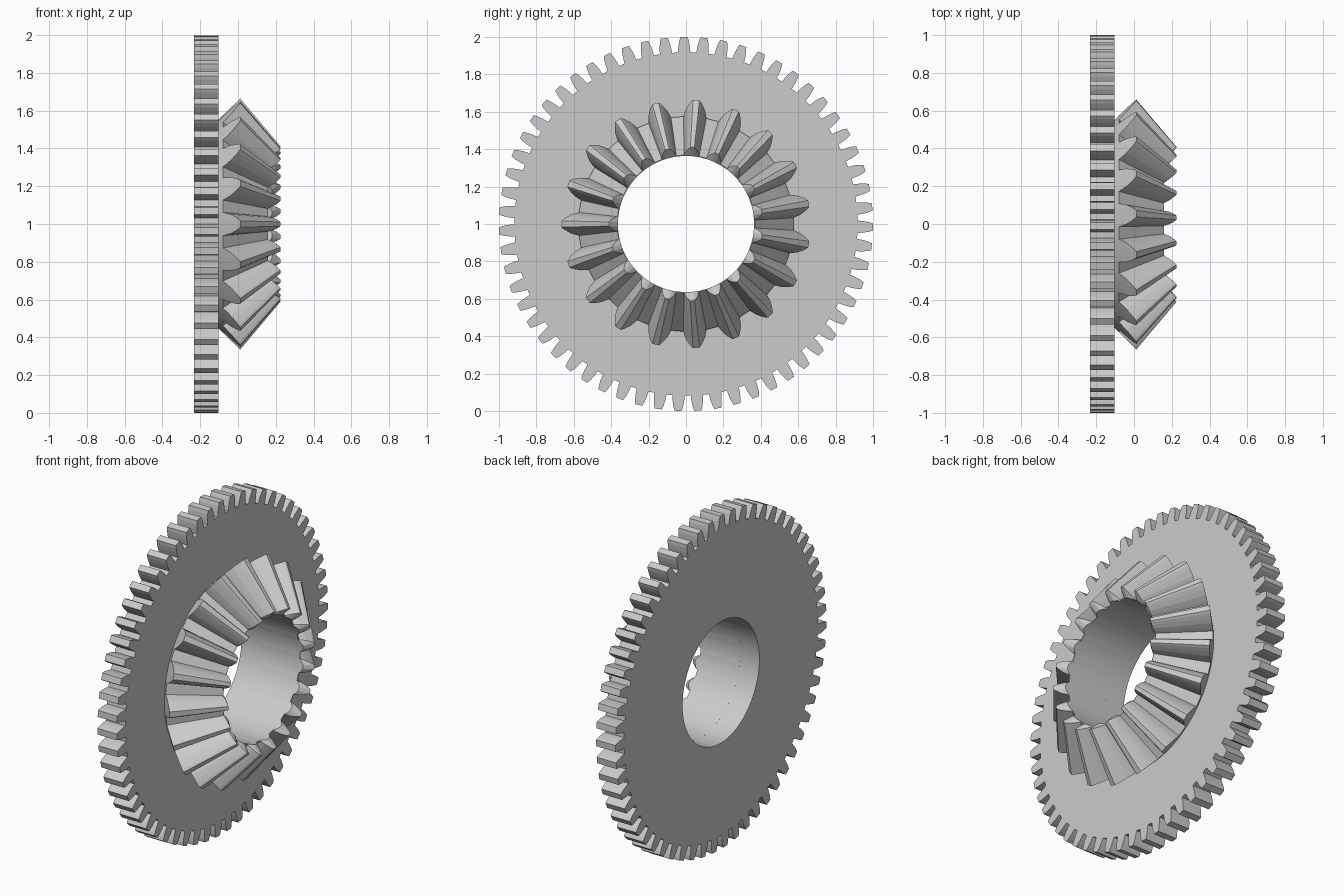
import bpy, bmesh
from math import cos, sin, pi, radians

cube = bpy.data.objects.get("Cube")
if cube:
    bpy.data.objects.remove(cube, do_unlink=True)

# One plain grey metal
steel = bpy.data.materials.new("grey_steel")
steel.use_nodes = True
grey = (0.6, 0.6, 0.6, 1)
steel.diffuse_color = grey
steel.node_tree.nodes["Principled BSDF"].inputs["Base Color"].default_value = grey

BORE = 0.364
BACK, FACE = -0.232, -0.104


def tooth_outline(count, start, flank):
    """Angles and tooth heights (0 root, 1 tip) around a gear."""
    side = [(-a, h) for a, h in flank]
    one = side + [(a, h) for a, h in reversed(flank)]
    pitch = 2 * pi / count
    return [(start + i * pitch + a, h) for i in range(count) for a, h in one]


def gear(name, outline, sections):
    """Bridge a closed chain of rings; each section is (root, tip) in (x, radius)."""
    bm = bmesh.new()
    rings = []
    for root, tip in sections:
        ring = []
        for angle, h in outline:
            x = root[0] + (tip[0] - root[0]) * h
            r = root[1] + (tip[1] - root[1]) * h
            ring.append(bm.verts.new((x, r * cos(angle), 1 + r * sin(angle))))
        rings.append(ring)
    n = len(outline)
    for k, ring in enumerate(rings):
        other = rings[(k + 1) % len(rings)]
        for i in range(n):
            j = (i + 1) % n
            bm.faces.new((ring[i], ring[j], other[j], other[i]))
    bmesh.ops.recalc_face_normals(bm, faces=bm.faces)
    mesh = bpy.data.meshes.new(name)
    bm.to_mesh(mesh)
    bm.free()
    mesh.materials.append(steel)
    obj = bpy.data.objects.new(name, mesh)
    bpy.context.collection.objects.link(obj)
    return obj


def plain(x, r):
    return (x, r), (x, r)


# Thin outer wheel with straight teeth
spur_flank = [(0.036, 0), (0.032, 0.4), (0.026, 0.75), (0.019, 1)]
gear("spur_wheel", tooth_outline(59, radians(90.6), spur_flank), [
    plain(BACK, BORE),
    ((BACK, 0.918), (BACK, 1.0)),
    ((FACE, 0.918), (FACE, 1.0)),
    plain(FACE, BORE),
])

# Conical gear on the right face, teeth tapering towards the bore
bevel_flank = [(0.108, 0), (0.098, 0.2), (0.083, 0.45), (0.06, 0.7),
               (0.04, 0.9), (0.026, 1)]
gear("bevel_gear", tooth_outline(19, pi, bevel_flank), [
    plain(FACE, BORE),
    plain(FACE, 0.55),
    ((-0.08, 0.575), (0.012, 0.665)),
    ((0.158, 0.369), (0.225, 0.412)),
    ((0.156, BORE), (0.18, BORE)),
])
